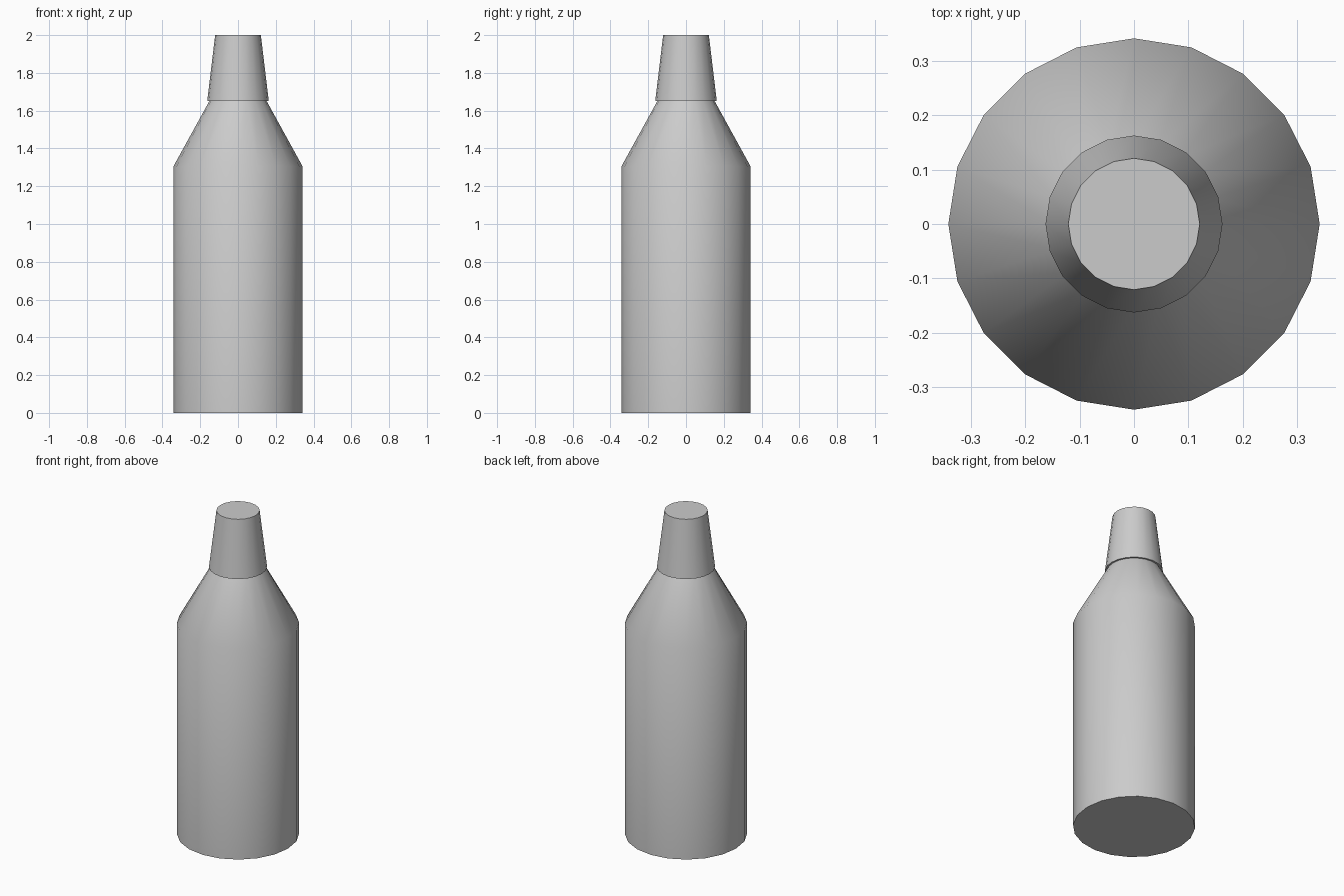
import bpy
import bmesh
from math import cos, sin, tau, radians

cube = bpy.data.objects.get("Cube")
if cube:
    bpy.data.objects.remove(cube, do_unlink=True)

SIDES = 20

grey = bpy.data.materials.new("plain grey")
grey.use_nodes = True
colour = (0.6, 0.6, 0.6, 1)
grey.diffuse_color = colour
grey.node_tree.nodes["Principled BSDF"].inputs["Base Color"].default_value = colour


def turned(name, profile):
    """Closed solid of revolution from (radius, height) pairs, bottom to top."""
    bm = bmesh.new()
    rings = [[bm.verts.new((r * cos(tau * i / SIDES), r * sin(tau * i / SIDES), z))
              for i in range(SIDES)] for r, z in profile]
    for low, high in zip(rings, rings[1:]):
        for i in range(SIDES):
            j = (i + 1) % SIDES
            bm.faces.new((low[i], low[j], high[j], high[i]))
    bm.faces.new(rings[0][::-1])
    bm.faces.new(rings[-1])
    mesh = bpy.data.meshes.new(name)
    bm.to_mesh(mesh)
    bm.free()
    mesh.materials.append(grey)
    obj = bpy.data.objects.new(name, mesh)
    bpy.context.collection.objects.link(obj)
    bpy.ops.object.select_all(action="DESELECT")
    obj.select_set(True)
    bpy.context.view_layer.objects.active = obj
    bpy.ops.object.shade_smooth_by_angle(angle=radians(40))
    return obj


# Straight body with sloping shoulder
turned("bottle_body", [(0.342, 0), (0.342, 1.305), (0.152, 1.65)])

# Tapered cap, slightly wider than the neck
turned("bottle_cap", [(0.163, 1.65), (0.121, 2)])
